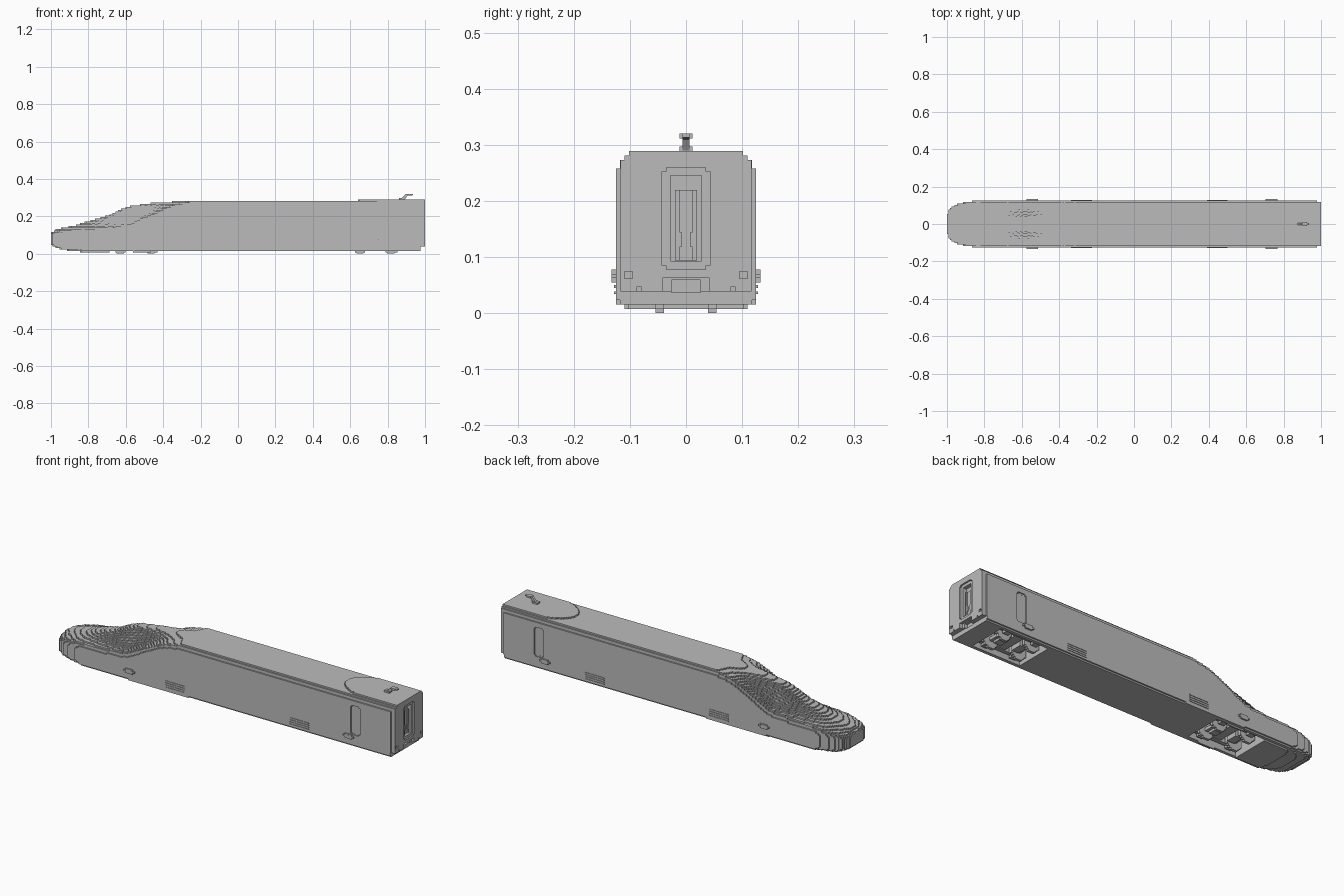
import bpy, bmesh

U = 2 / 256            # block size used for the whole stepped train
JOIN = 102             # block column where the nose meets the carriage
BOGIES = {"front": -0.545, "rear": 0.735}

if "Cube" in bpy.data.objects:
    bpy.data.objects.remove(bpy.data.objects["Cube"])

grey = bpy.data.materials.new("plain grey")
grey.use_nodes = True
grey.diffuse_color = (0.5, 0.5, 0.5, 1)
grey.node_tree.nodes["Principled BSDF"].inputs["Base Color"].default_value = (0.5, 0.5, 0.5, 1)


def finish(name, bm):
    bmesh.ops.recalc_face_normals(bm, faces=bm.faces)
    mesh = bpy.data.meshes.new(name)
    bm.to_mesh(mesh)
    bm.free()
    mesh.materials.append(grey)
    obj = bpy.data.objects.new(name, mesh)
    bpy.context.scene.collection.objects.link(obj)
    return obj


def box(name, x, y, z):
    """Box from (min, max) pairs."""
    bm = bmesh.new()
    for v in bmesh.ops.create_cube(bm, size=1)["verts"]:
        v.co = [sum(r) / 2 + c * (r[1] - r[0]) for r, c in zip((x, y, z), v.co)]
    return finish(name, bm)


def prism(name, points, offset):
    """Extrude a closed outline of 3D points."""
    bm = bmesh.new()
    face = bm.faces.new([bm.verts.new(p) for p in points])
    new = bmesh.ops.extrude_face_region(bm, geom=[face])["geom"]
    moved = [g for g in new if isinstance(g, bmesh.types.BMVert)]
    bmesh.ops.translate(bm, verts=moved, vec=offset)
    return finish(name, bm)


def blocks(name, cells):
    """Skin of the exposed sides of a set of grid cells."""
    bm, verts = bmesh.new(), {}

    def vert(key):
        if key not in verts:
            verts[key] = bm.verts.new((key[0] * U - 1, key[1] * U, key[2] * U))
        return verts[key]

    for cell in cells:
        for axis in range(3):
            a, b = (axis + 1) % 3, (axis + 2) % 3
            for side in (0, 1):
                near = list(cell)
                near[axis] += side * 2 - 1
                if tuple(near) in cells:
                    continue
                ring = []
                for da, db in ((0, 0), (1, 0), (1, 1), (0, 1)):
                    p = list(cell)
                    p[axis] += side
                    p[a] += da
                    p[b] += db
                    ring.append(vert(tuple(p)))
                bm.faces.new(ring if side else ring[::-1])
    # Faces are wound outward already, so keep their normals
    mesh = bpy.data.meshes.new(name)
    bm.to_mesh(mesh)
    bm.free()
    mesh.materials.append(grey)
    obj = bpy.data.objects.new(name, mesh)
    bpy.context.scene.collection.objects.link(obj)
    return obj


def curve(points, x):
    """Linear interpolation through (x, value) points."""
    for (x0, v0), (x1, v1) in zip(points, points[1:]):
        if x <= x1:
            return v0 + (v1 - v0) * max(0, (x - x0) / (x1 - x0))
    return points[-1][1]


def ease(t):
    t = min(1, max(0, t))
    return t * t * (3 - 2 * t)


# Nose: ridge line, shoulder line, plan width and belly line
RIDGE = [(-1, .11), (-.98, .128), (-.95, .135), (-.87, .152), (-.765, .184),
         (-.695, .203), (-.64, .232), (-.58, .254), (-.44, .273), (-.28, .281)]
SHOULDER = [(-1, .11), (-.95, .125), (-.87, .14), (-.7, .15), (-.57, .167),
            (-.45, .22), (-.35, .262), (-.25, .281)]
WIDTH = [(-1, .045), (-.985, .085), (-.95, .105), (-.9, .117), (-.84, .125)]
BELLY = [(-1, .045), (-.98, .035), (-.94, .022), (-.85, .014), (-.83, .008),
         (-.5, .008), (-.4, .0156)]

cells = set()
for i in range(JOIN):
    x = (i + .5) * U - 1
    ridge, shoulder = curve(RIDGE, x), curve(SHOULDER, x)
    width, belly = curve(WIDTH, x), curve(BELLY, x)
    power = 5 + 7 * ease((x + .6) / .3)
    middle = min(.07, .07 + (x + 1) * -.05)
    in_bogie = abs(x - BOGIES["front"]) < .14
    for j in range(-16, 16):
        y = abs(j + .5) * U
        t = y / width
        if t >= 1:
            continue
        crown = shoulder + (ridge - shoulder) * (1 - ease((t - .1) / .7))
        bulge = (1 - t ** power) ** (1 / power)
        top = middle + (crown - middle) * bulge
        low = middle - (middle - belly) * bulge
        if in_bogie and y < .1:
            low = .088
        cells.update((i, j, k) for k in range(37) if low < (k + .5) * U < top)
blocks("nose", cells)

# Carriage body: stepped section pulled along the train
half = [(15, 2), (15, 3), (16, 3), (16, 33), (15, 33), (15, 35), (14, 35), (14, 36)]
section = half + [(-y, z) for y, z in reversed(half)]
start = JOIN * U - 1
body = prism("carriage_body", [(start, y * U, z * U) for y, z in section], (1 - start, 0, 0))

# Recesses: rear bogie bay, end wall, gangway, coupler pocket, side doors
cuts = [
    ((.595, .875), (-.1, .1), (-.1, .088)),
    ((.976, 1.1), (-.2, .2), (-.1, .039)),
    ((.992, 1.1), (-.043, .043), (.085, .253)),
    ((.992, 1.1), (-.035, .035), (.078, .26)),
    ((.972, 1.1), (-.028, .028), (.093, .245)),
    ((.984, 1.1), (-.042, .042), (.03, .063)),
    ((.968, 1.1), (-.026, .026), (.037, .059)),
]
for s in (-1, 1):
    def mirror(a, b):
        return tuple(sorted((s * a, s * b)))
    cuts += [
        ((.745, .8), mirror(.119, .2), (.085, .225)),
        ((.752, .793), mirror(.1195, .2), (.078, .232)),
        ((.978, 1.1), mirror(.117, .2), (-.1, .4)),
        ((.992, 1.1), mirror(.095, .11), (.062, .074)),
        ((.992, 1.1), mirror(.08, .087), (.04, .048)),
    ]
for n, (x, y, z) in enumerate(cuts):
    cutter = box(f"recess_cutter_{n}", x, y, z)
    cutter.hide_render = True
    cutter.hide_set(True)
    cutter.display_type = 'WIRE'
    mod = body.modifiers.new(f"recess_{n}", 'BOOLEAN')
    mod.operation = 'DIFFERENCE'
    mod.solver = 'EXACT'
    mod.object = cutter

# Gangway door with an inset window surround
box("gangway_door", (.97, .978), (-.02, .02), (.094, .22))
for s in (-1, 1):
    y = sorted((s * .012, s * .02))
    box("gangway_door_post", (.976, .984), y, (.094, .22))
    box("gangway_handle", (.976, .984), sorted((s * .008, s * .014)), (.118, .145))

# Raised roof section with a stepped, rounded leading edge
edge = []
for j in range(13, 0, -1):
    x = round((.64 + .1 * (j / 13) ** 2.5) / U) * U
    edge += [(x, j * U), (x, (j - 1) * U)]
outline = [(1, 13 * U)] + edge
outline += [(x, -y) for x, y in reversed(edge[:-1])] + [(1, -13 * U)]
prism("raised_roof", [(x, y, 35.9 * U) for x, y in outline], (0, 0, 1.1 * U))

# Roof aerial: swept mast and flat head
mast = [(.86, .287), (.89, .287), (.905, .31), (.935, .313), (.935, .32), (.897, .32), (.88, .302)]
prism("roof_aerial", [(x, -.006, z) for x, z in mast], (0, .012, 0))
box("aerial_head", (.9, .925), (-.012, .012), (.311, .32))
box("aerial_foot", (.86, .892), (-.012, .012), (.287, .297))

# Bogies: wheels, axles, frame and motors
for place, cx in BOGIES.items():
    for end in (-1, 1):
        ax = cx + end * .0833
        ci, ck, r = (ax + 1) / U, 5.5, 5.5
        disc = [(i, k) for i in range(int(ci) - 7, int(ci) + 8) for k in range(12)
                if (i + .5 - ci) ** 2 + (k + .5 - ck) ** 2 <= r * r + 1]
        for j in (-7, 5):
            blocks(f"{place}_wheel", {(i, j + d, k) for i, k in disc for d in (0, 1)})
        box(f"{place}_axle", (ax - .008, ax + .008), (-.085, .085), (.035, .051))
        box(f"{place}_motor", (ax - end * .03 - .02, ax - end * .03 + .02),
            (-.03, .03), (.025, .06))
    for s in (-1, 1):
        box(f"{place}_side_frame", (cx - .115, cx + .115), sorted((s * .066, s * .086)), (.036, .06))
        for end in (-1, 1):
            ax = cx + end * .0833
            box(f"{place}_axle_box", (ax - .016, ax + .016),
                sorted((s * .064, s * .09)), (.024, .066))
        # Oval cover on the body side
        box(f"{place}_cover", (cx - .031, cx + .031), sorted((s * .12, s * .133)), (.0625, .0703))
        box(f"{place}_cover_middle", (cx - .02, cx + .02), sorted((s * .12, s * .1328)), (.0547, .078))
    box(f"{place}_bolster", (cx - .024, cx + .024), (-.09, .09), (.04, .09))

# Louvred vents low on both sides
for s in (-1, 1):
    for cx in (-.28, .445):
        for n in range(4):
            z = .034 + n * .011
            box("vent_slat", (cx - .056, cx + .056), sorted((s * .12, s * .128)), (z, z + .005))
